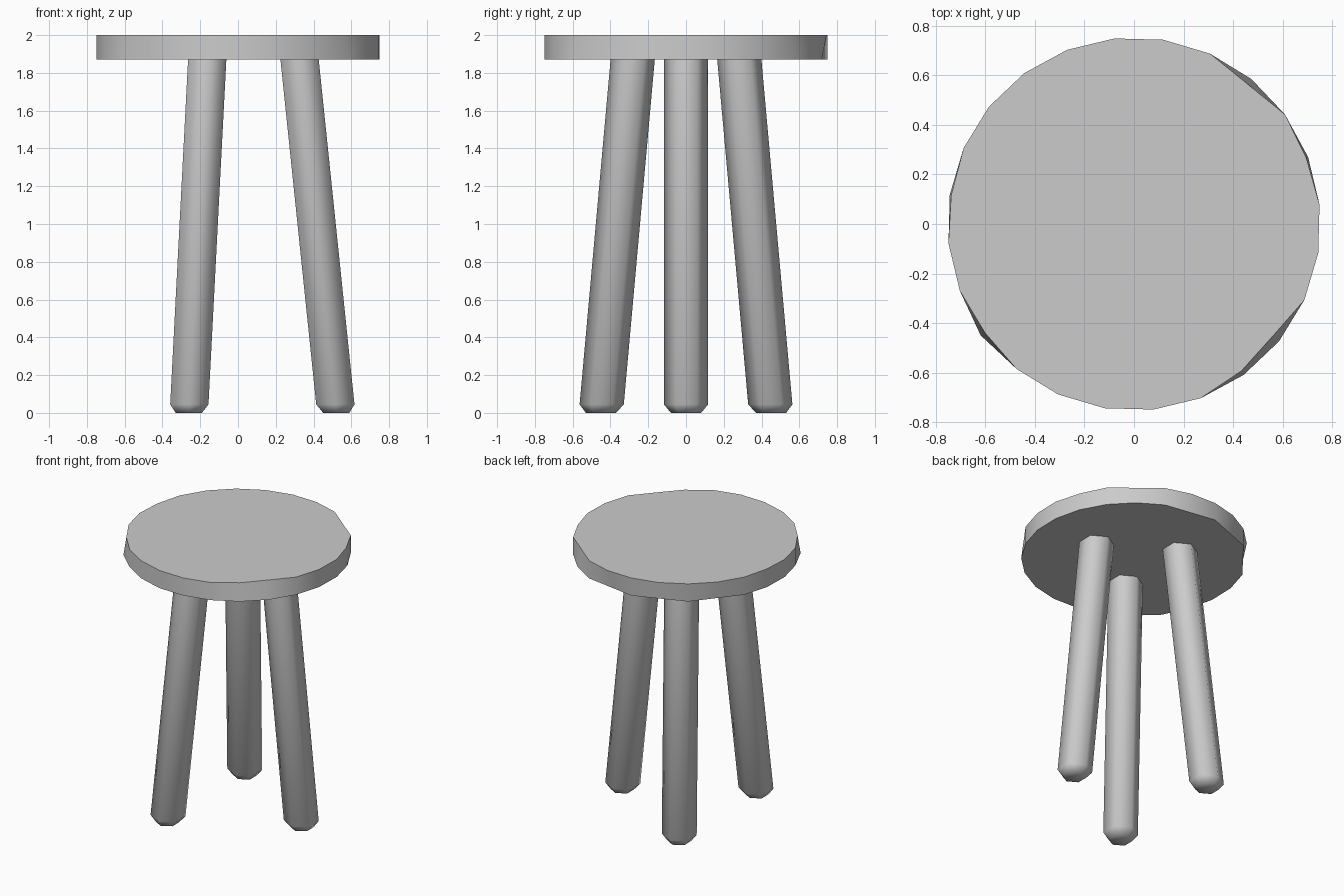
import bpy
import bmesh
from math import cos, sin, radians

cube = bpy.data.objects.get("Cube")
if cube:
    bpy.data.objects.remove(cube, do_unlink=True)

grey = bpy.data.materials.new("plain grey")
colour = (0.6, 0.6, 0.6, 1)
grey.use_nodes = True
grey.diffuse_color = colour
grey.node_tree.nodes["Principled BSDF"].inputs["Base Color"].default_value = colour


def ring(radius, sides, start, z, centre=(0, 0), dips=None):
    """Horizontal polygon; dips gives a smaller radius at some corners."""
    pts = []
    for i in range(sides):
        r = (dips or {}).get(i, radius)
        a = radians(start + 360 * i / sides)
        pts.append((centre[0] + r * cos(a), centre[1] + r * sin(a), z))
    return pts


def loft(name, rings, angle):
    """Skin a stack of rings and cap both ends."""
    bm = bmesh.new()
    loops = [[bm.verts.new(p) for p in r] for r in rings]
    n = len(loops[0])
    for low, high in zip(loops, loops[1:]):
        for i in range(n):
            j = (i + 1) % n
            bm.faces.new((low[i], low[j], high[j], high[i]))
    bm.faces.new(loops[0][::-1])
    bm.faces.new(loops[-1])
    mesh = bpy.data.meshes.new(name)
    bm.to_mesh(mesh)
    bm.free()
    mesh.materials.append(grey)
    obj = bpy.data.objects.new(name, mesh)
    bpy.context.collection.objects.link(obj)
    bpy.ops.object.select_all(action="DESELECT")
    obj.select_set(True)
    bpy.context.view_layer.objects.active = obj
    bpy.ops.object.shade_smooth_by_angle(angle=radians(angle))
    return obj


# Seat: a roughly hewn disc with a few corners shaved off each rim
R = 0.753
shaved = R * cos(radians(15))
loft("seat", [
    ring(R, 24, 6, 1.87, dips={5: shaved, 7: shaved, 9: shaved, 14: 0.765}),
    ring(R, 24, 6, 2.0, dips={1: 0.745, 3: shaved, 11: 0.747, 14: 0.745,
                              20: 0.735, 21: 0.72}),
], 40)

# Legs: three splayed six-sided posts with chamfered feet
FOOT, TOP, TOP_Z = 0.52, 0.325, 1.88
for name, turn in (("left_leg", 0), ("back_right_leg", 120), ("front_right_leg", 240)):
    dx, dy = cos(radians(turn)), sin(radians(turn))
    rings = []
    for z, r in ((0, 0.08), (0.045, 0.117), (TOP_Z, 0.117)):
        d = FOOT + (TOP - FOOT) * z / TOP_Z
        rings.append(ring(r, 6, 30, z, (d * dx, d * dy)))
    loft(name, rings, 70)
